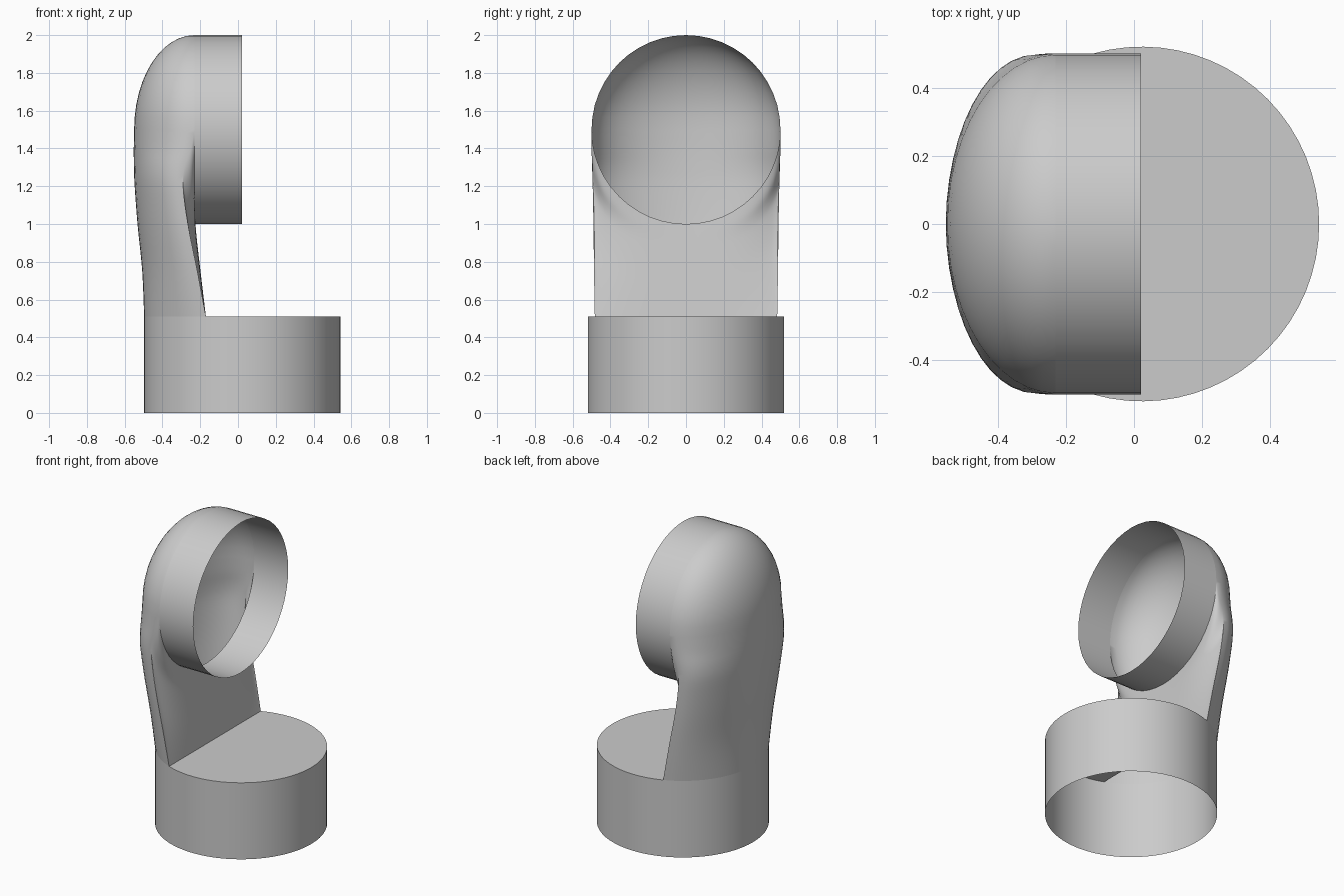
import bpy, bmesh
from math import sin, cos, pi, acos

if "Cube" in bpy.data.objects:
    bpy.data.objects.remove(bpy.data.objects["Cube"])

N = 24                                  # columns across the neck
CX, R, TOP = 0.023, 0.52, 0.51          # base centre, radius, height
CHORD, RING_X, RING_Z, RING_R = -0.17, -0.23, 1.5, 0.5
PHI = acos((CX - CHORD) / R)            # half angle of the base arc under the neck


def make(name, grids, caps=()):
    """Skin rows of points into one welded, smooth shaded object."""
    bm = bmesh.new()
    for rows in grids:
        vs = [[bm.verts.new(p) for p in row] for row in rows]
        for a, b in zip(vs, vs[1:]):
            for i in range(len(a) - 1):
                bm.faces.new((a[i], a[i + 1], b[i + 1], b[i]))
    for cap in caps:
        bm.faces.new([bm.verts.new(p) for p in cap])
    bmesh.ops.remove_doubles(bm, verts=bm.verts, dist=1e-4)
    me = bpy.data.meshes.new(name)
    bm.to_mesh(me)
    bm.free()
    ob = bpy.data.objects.new(name, me)
    bpy.context.collection.objects.link(ob)
    bpy.ops.object.select_all(action='DESELECT')
    ob.select_set(True)
    bpy.context.view_layer.objects.active = ob
    bpy.ops.object.shade_smooth_by_angle()


def spline(keys, per):
    """Catmull-Rom samples through key tuples."""
    k = [keys[0]] + keys + [keys[-1]]
    out = []
    for i in range(1, len(k) - 2):
        for j in range(per):
            t = j / per
            out.append(tuple(0.5 * (2 * b + (c - a) * t + (2*a - 5*b + 4*c - d) * t*t
                             + (3*b - a - 3*c + d) * t**3)
                             for a, b, c, d in zip(*k[i - 1:i + 3])))
    return out + [keys[-1]]


# base: open-bottomed drum, its lid stops where the hollow neck enters
def base_arc(z, a0, a1, n):
    return [(CX + R * cos(a0 + (a1 - a0) * i / n), R * sin(a0 + (a1 - a0) * i / n), z)
            for i in range(n + 1)]


front = [base_arc(z, PHI - pi, pi - PHI, 40) for z in (0, TOP)]
back = [base_arc(z, pi - PHI, pi + PHI, N) for z in (0, TOP)]
make("base", [front, back], [front[1]])

# neck side profile: height, side edge x, outer x, half width
profile = spline([(TOP, CHORD, CX - R, R * sin(PHI)),
                  (0.75, -0.215, -0.507, 0.487),
                  (1.0, -0.265, -0.532, 0.49),
                  (1.2, -0.291, -0.547, 0.494),
                  (1.3, -0.285, -0.551, 0.497),
                  (1.4, -0.25, -0.552, 0.5),
                  (RING_Z, RING_X, -0.55, RING_R)], 4)

# outer shell: base arc blending to a half ellipse, then a domed head
outer = []
for z, xe, xo, w in profile:
    t = min(1, (z - TOP) / 0.7)
    row = []
    for i in range(N + 1):
        u = pi / 2 - pi * i / N
        p = u / (pi / 2) * PHI
        depth = (1 - t) * (cos(p) - cos(PHI)) / (1 - cos(PHI)) + t * cos(u)
        side = (1 - t) * sin(p) / sin(PHI) + t * sin(u)
        row.append((xe + (xo - xe) * depth, w * side, z))
    outer.append(row)
for j in range(1, 13):
    v = pi / 2 * j / 12
    outer.append([(RING_X - 0.32 * cos(v) * cos(u), RING_R * cos(v) * sin(u),
                   RING_Z + RING_R * sin(v))
                  for u in (pi / 2 - pi * i / N for i in range(N + 1))])

# inner face: straight chord on the base lofted to the ring's lower half
inner = []
for z, xe, xo, w in profile:
    s = (z - TOP) / (RING_Z - TOP)
    row = []
    for i in range(N + 1):
        u = -pi / 2 + pi * i / N
        straight = CHORD + (RING_X - CHORD) * s
        zt = RING_Z - RING_R * cos(u)
        row.append((straight + (xe - straight) * sin(u) ** 4, w * sin(u),
                    TOP + (zt - TOP) * s))
    inner.append(row)
make("neck", [outer, inner])

# ring: short open tube facing +x
make("ring", [[[(x, RING_R * cos(2 * pi * i / 48), RING_Z + RING_R * sin(2 * pi * i / 48))
               for i in range(49)] for x in (RING_X, 0.02)]])
